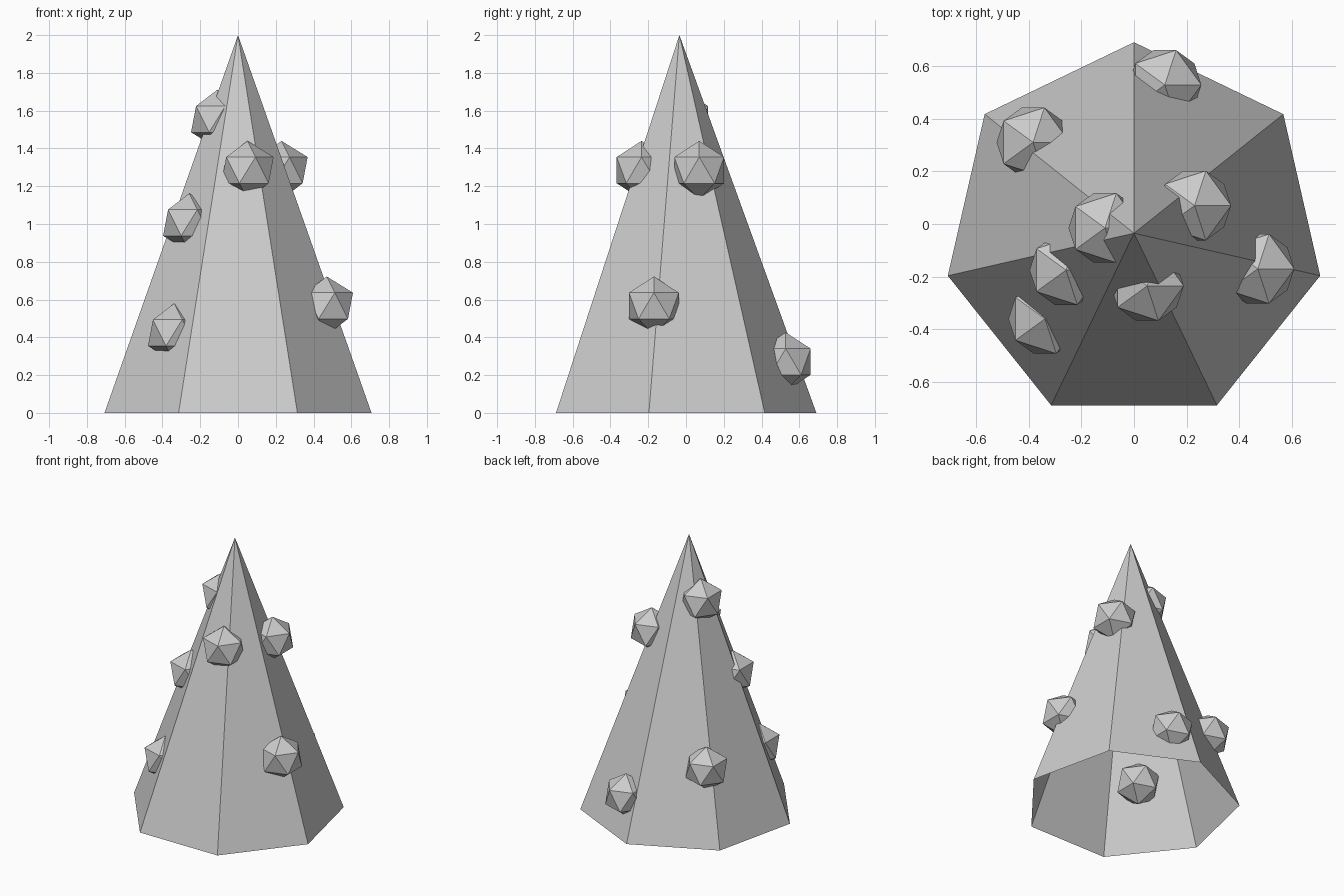
import bpy
from math import radians

if "Cube" in bpy.data.objects:
    bpy.data.objects.remove(bpy.data.objects["Cube"])

# Seven-sided cone body, open underneath, one corner facing the back (+y)
bpy.ops.mesh.primitive_cone_add(vertices=7, radius1=0.725, radius2=0, depth=2,
                                end_fill_type='NOTHING', location=(0, -0.035, 1))
body = bpy.context.object
body.name = "cone_body"
first = max((v.co for v in body.data.vertices if v.co.z < 0), key=lambda c: c.y)
if abs(first.x) > 0.01:          # make sure a corner points straight back
    body.rotation_euler.z = radians(180 / 7)

# Faceted baubles half sunk into the sides
BAUBLES = [
    (-0.11, -0.015, 1.555),
    (0.05, -0.235, 1.285),
    (0.23, 0.07, 1.285),
    (-0.258, -0.175, 1.007),
    (0.47, -0.17, 0.567),
    (-0.383, 0.31, 0.517),
    (-0.338, -0.36, 0.424),
    (0.117, 0.528, 0.271),
]
for i, pos in enumerate(BAUBLES, 1):
    bpy.ops.mesh.primitive_ico_sphere_add(subdivisions=1, radius=0.155, location=pos)
    bpy.context.object.name = f"bauble_{i}"
